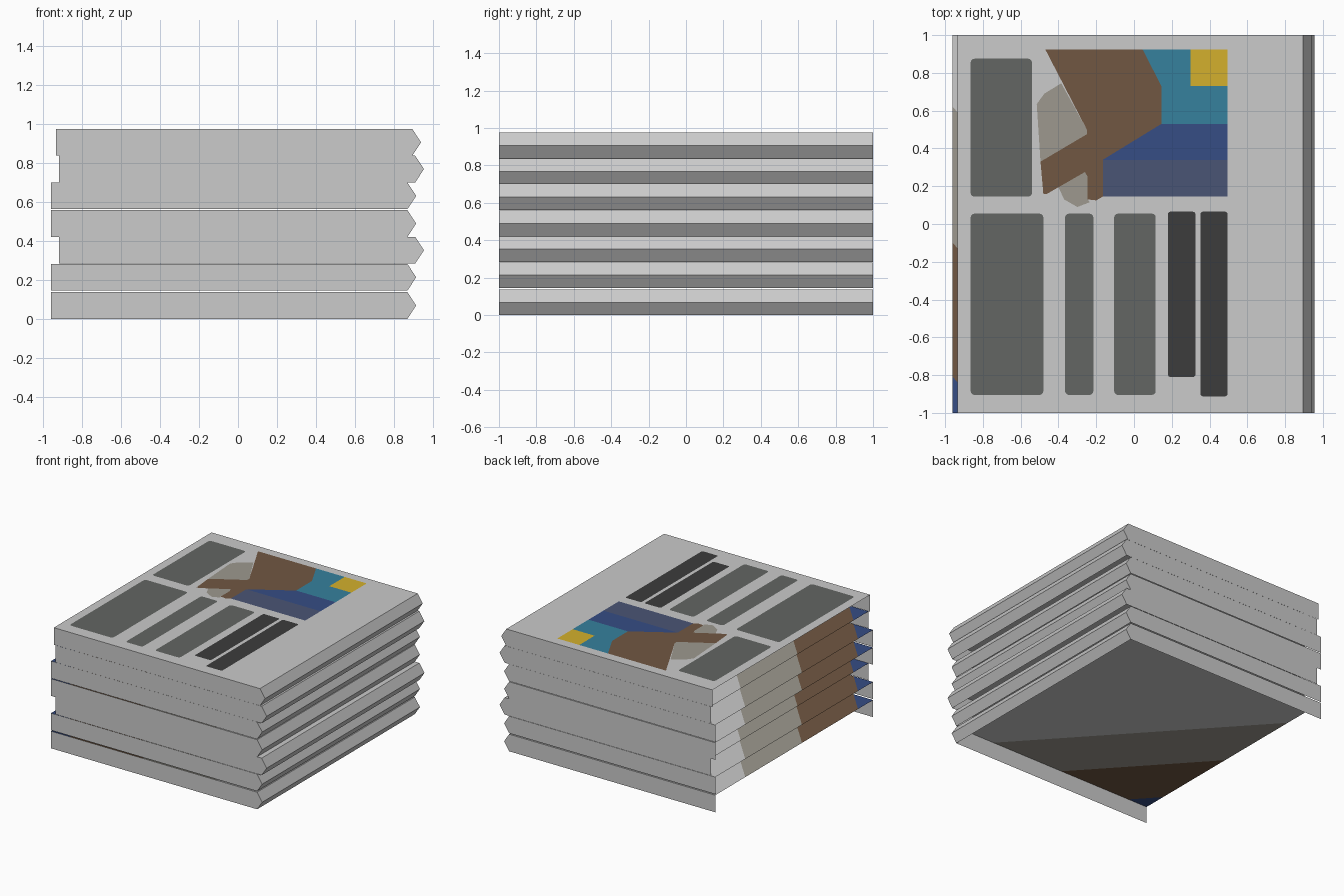
import bpy, bmesh, math
from mathutils import Vector

if "Cube" in bpy.data.objects:
    bpy.data.objects.remove(bpy.data.objects["Cube"])


def material(name, hex_code):
    def lin(c):
        return c / 12.92 if c <= 0.04045 else ((c + 0.055) / 1.055) ** 2.4
    m = bpy.data.materials.new(name)
    m.diffuse_color = [lin(int(hex_code[i:i + 2], 16) / 255) for i in (0, 2, 4)] + [1]
    m.use_nodes = True
    m.node_tree.nodes["Principled BSDF"].inputs["Base Color"].default_value = m.diffuse_color
    return m


PAGE = material("paper_grey", "cbcbcb")
TEXT = material("print_grey", "636663")
BLACK = material("print_black", "3c3c3c")
BROWN = material("brown", "715742")
TAN = material("tan", "9d998f")
TEAL = material("teal", "36819d")
YELLOW = material("yellow", "d4b02d")
NAVY = material("navy", "364d85")
SLATE = material("slate", "4a5575")


def finish(bm, name, mats):
    me = bpy.data.meshes.new(name)
    bm.to_mesh(me)
    bm.free()
    for m in mats:
        me.materials.append(m)
    ob = bpy.data.objects.new(name, me)
    bpy.context.collection.objects.link(ob)
    return ob


H = 0.137                     # thickness of one folded paper
SLOPE = Vector((1.1, 1, 0))   # normal of the diagonal print bands
BANDS = [-0.436, -1.156, -1.866]  # band limits along that normal


def paper(name, x, z, printed):
    """Folded sheet: top, creased right side, two end walls; open left and below."""
    bm = bmesh.new()
    prof = [(0, 0), (1.83, 0), (1.875, H / 2), (1.83, H), (0, H)]
    front = [bm.verts.new((x + px, -1, z + pz)) for px, pz in prof]
    back = [bm.verts.new((x + px, 1, z + pz)) for px, pz in prof]
    bm.faces.new(front)
    bm.faces.new(back[::-1])
    for i in (1, 2, 3):
        bm.faces.new((front[i], back[i], back[i + 1], front[i + 1]))
    if printed:
        # diagonal colour bands cut into the top sheet
        origin = Vector((x + 0.96, 0, 0))
        for b in BANDS:
            tops = [f for f in bm.faces if f.normal.z > 0.9 or (f.normal_update() or f.normal.z > 0.9)]
            geom = tops + list({e for f in tops for e in f.edges}) + list({v for f in tops for v in f.verts})
            bmesh.ops.bisect_plane(bm, geom=geom, plane_no=SLOPE,
                                   plane_co=origin + SLOPE * (b / SLOPE.length_squared))
        for f in bm.faces:
            f.normal_update()
            if f.normal.z > 0.9:
                d = (f.calc_center_median() - origin).dot(SLOPE)
                f.material_index = sum(d < b for b in BANDS)
    return finish(bm, name, [PAGE, TAN, BROWN, NAVY])


# stack of papers, slightly shifted
STACK = [(-0.96, 0), (-0.96, 0.145), (-0.92, 0.284), (-0.96, 0.421),
         (-0.96, 0.563), (-0.92, 0.7005), (-0.935, 0.838)]
for n, (x, z) in enumerate(STACK):
    paper("paper_%d" % (n + 1), x, z, n < 6)

TOP = 0.975 + 0.002


def plate(name, pts, mat, lift=0):
    bm = bmesh.new()
    f = bm.faces.new([bm.verts.new((px, py, TOP + lift)) for px, py in pts])
    f.normal_update()
    if f.normal.z < 0:
        f.normal_flip()
    return finish(bm, name, [mat])


def block(name, x0, y0, x1, y1, mat, r=0.02):
    """Column of print with rounded corners."""
    pts = []
    for k, (cx, cy) in enumerate([(x1 - r, y1 - r), (x0 + r, y1 - r), (x0 + r, y0 + r), (x1 - r, y0 + r)]):
        for j in range(4):
            a = math.radians(90 * k + 30 * j)
            pts.append((cx + r * math.cos(a), cy + r * math.sin(a)))
    plate(name, pts, mat)


# printed columns
block("column_upper", -0.865, 0.145, -0.54, 0.875, TEXT)
block("column_wide", -0.865, -0.905, -0.48, 0.055, TEXT)
block("column_narrow", -0.365, -0.905, -0.215, 0.055, TEXT)
block("column_middle", -0.105, -0.905, 0.115, 0.055, TEXT)
block("column_black_short", 0.18, -0.81, 0.325, 0.065, BLACK, 0.012)
block("column_black_long", 0.352, -0.912, 0.495, 0.065, BLACK, 0.012)

# printed picture
plate("picture_brown", [(-.47, .925), (-.25, .5), (-.25, .475), (-.495, .33), (-.48, .16), (-.46, .16),
                        (-.26, .275), (-.245, .25), (-.245, .13), (-.2, .125), (-.165, .145),
                        (-.165, .34), (.145, .53), (.145, .73), (.045, .925)], BROWN)
plate("picture_tan_upper", [(-.385, .745), (-.475, .69), (-.515, .635), (-.495, .33), (-.25, .475), (-.25, .5)], TAN)
plate("picture_tan_lower", [(-.26, .275), (-.4, .195), (-.37, .13), (-.3, .09), (-.235, .115),
                            (-.245, .13), (-.245, .25)], TAN)
plate("picture_teal", [(.045, .925), (.145, .73), (.145, .53), (.495, .53), (.495, .73),
                       (.3, .73), (.3, .925)], TEAL)
plate("picture_yellow", [(.3, .73), (.495, .73), (.495, .925), (.3, .925)], YELLOW)
plate("picture_navy", [(.145, .53), (-.165, .34), (.495, .34), (.495, .53)], NAVY)
plate("picture_slate", [(-.165, .34), (-.165, .145), (.495, .145), (.495, .34)], SLATE)
